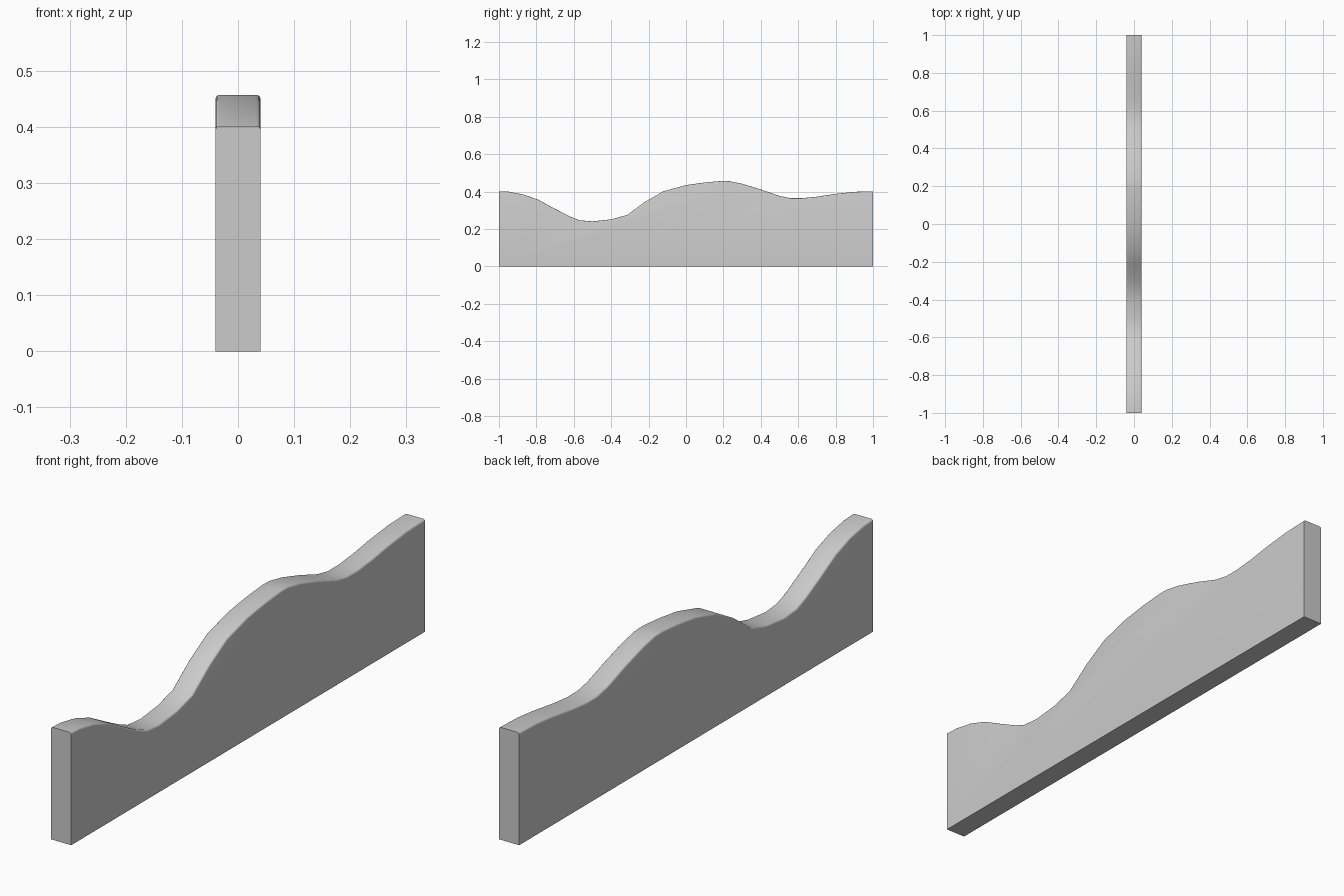
import bpy, bmesh

if "Cube" in bpy.data.objects:
    bpy.data.objects.remove(bpy.data.objects["Cube"])

# Wavy top profile as (y, z)
top = [(-1, .402), (-.95, .4), (-.87, .385), (-.79, .357), (-.70, .308),
       (-.62, .267), (-.57, .247), (-.5, .241), (-.4, .252), (-.315, .275),
       (-.22, .345), (-.12, .402), (0, .435), (.1, .449), (.19, .457),
       (.23, .456), (.3, .442), (.4, .412), (.5, .377), (.56, .365), (.62, .365),
       (.7, .373), (.8, .388), (.9, .399), (1, .402)]
half = 0.04

# Extrude the side profile across the board's thickness
bm = bmesh.new()
outline = [(-1, 0)] + top + [(1, 0)]
side = bm.faces.new([bm.verts.new((-half, y, z)) for y, z in outline])
ext = bmesh.ops.extrude_face_region(bm, geom=[side])
moved = [v for v in ext["geom"] if isinstance(v, bmesh.types.BMVert)]
bmesh.ops.translate(bm, vec=(2 * half, 0, 0), verts=moved)
bmesh.ops.recalc_face_normals(bm, faces=bm.faces)

# Softly rounded long edges along the wavy top
long_edges = [e for e in bm.edges
              if all(v.co.z > 0.1 for v in e.verts)
              and abs(e.verts[0].co.y - e.verts[1].co.y) > 0.001]
bmesh.ops.bevel(bm, geom=long_edges, offset=0.007, segments=3,
                profile=0.5, affect='EDGES')

mesh = bpy.data.meshes.new("wavy_panel")
bm.to_mesh(mesh)
bm.free()
panel = bpy.data.objects.new("wavy_panel", mesh)
bpy.context.collection.objects.link(panel)
bpy.context.view_layer.objects.active = panel
panel.select_set(True)
bpy.ops.object.shade_smooth_by_angle(angle=0.6)
